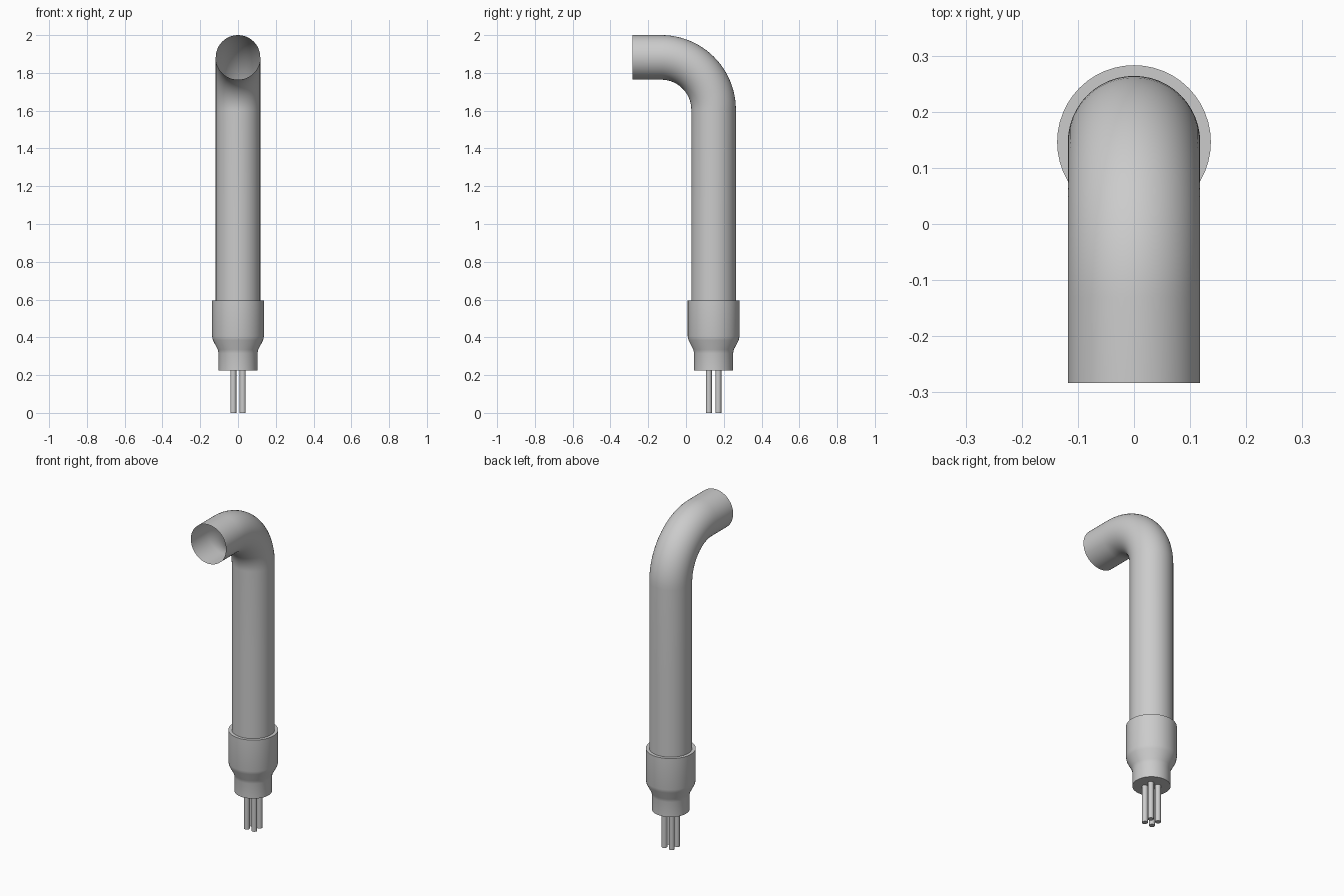
import bpy, bmesh, math
from mathutils import Vector

if "Cube" in bpy.data.objects:
    bpy.data.objects.remove(bpy.data.objects["Cube"])

SIDES = 48
AXIS_Y = 0.146      # centre line of the upright pipe
PIPE_R = 0.118
BEND_R = 0.277
TOP_Z = 2 - PIPE_R  # centre line of the spout

grey = bpy.data.materials.new("plain_grey")
grey.use_nodes = True
colour = (0.6, 0.6, 0.6, 1)
grey.diffuse_color = colour
grey.node_tree.nodes["Principled BSDF"].inputs["Base Color"].default_value = colour


def tube(name, rings, sides=SIDES, cap_start=False, cap_end=False):
    """Skin circles given as (centre, radius, tilt about x)."""
    bm = bmesh.new()
    loops = []
    for centre, radius, tilt in rings:
        u = Vector((1, 0, 0))
        v = Vector((0, math.cos(tilt), math.sin(tilt)))
        loops.append([bm.verts.new(Vector(centre) + radius * (u * math.cos(a) + v * math.sin(a)))
                      for a in (math.tau * i / sides for i in range(sides))])
    for low, high in zip(loops, loops[1:]):
        for i in range(sides):
            j = (i + 1) % sides
            bm.faces.new((low[i], low[j], high[j], high[i]))
    if cap_start:
        bm.faces.new(loops[0][::-1])
    if cap_end:
        bm.faces.new(loops[-1])
    mesh = bpy.data.meshes.new(name)
    bm.to_mesh(mesh)
    bm.free()
    mesh.materials.append(grey)
    obj = bpy.data.objects.new(name, mesh)
    bpy.context.collection.objects.link(obj)
    bpy.ops.object.select_all(action='DESELECT')
    obj.select_set(True)
    bpy.context.view_layer.objects.active = obj
    bpy.ops.object.shade_smooth_by_angle(angle=math.radians(25))
    return obj


# Bent pipe: upright, quarter bend, open spout facing forward
bend_y, bend_z = AXIS_Y - BEND_R, TOP_Z - BEND_R
path = [((0, AXIS_Y, 0.5), PIPE_R, 0), ((0, AXIS_Y, 1.09), PIPE_R, 0)]
STEPS = 24
for k in range(STEPS + 1):
    t = math.pi / 2 * k / STEPS
    path.append(((0, bend_y + BEND_R * math.cos(t), bend_z + BEND_R * math.sin(t)), PIPE_R, t))
path.append(((0, -0.283, TOP_Z), PIPE_R, math.pi / 2))
tube("bent_pipe", path)

# Reducing sleeve at the foot of the pipe
profile = [(0.103, 0.225), (0.103, 0.315), (0.107, 0.335), (0.133, 0.385),
           (0.137, 0.405), (0.137, 0.595), (0.117, 0.595)]
tube("reducer_sleeve", [((0, AXIS_Y, z), r, 0) for r, z in profile], cap_start=True)

# Four thin pins under the sleeve
for side, sx in (("left", 1), ("right", -1)):
    for end, sy in (("front", -1), ("back", 1)):
        x, y = 0.025 * sx, AXIS_Y + 0.025 * sy
        tube(f"pin_{end}_{side}", [((x, y, 0), 0.016, 0), ((x, y, 0.24), 0.016, 0)],
             sides=16, cap_start=True, cap_end=True)
